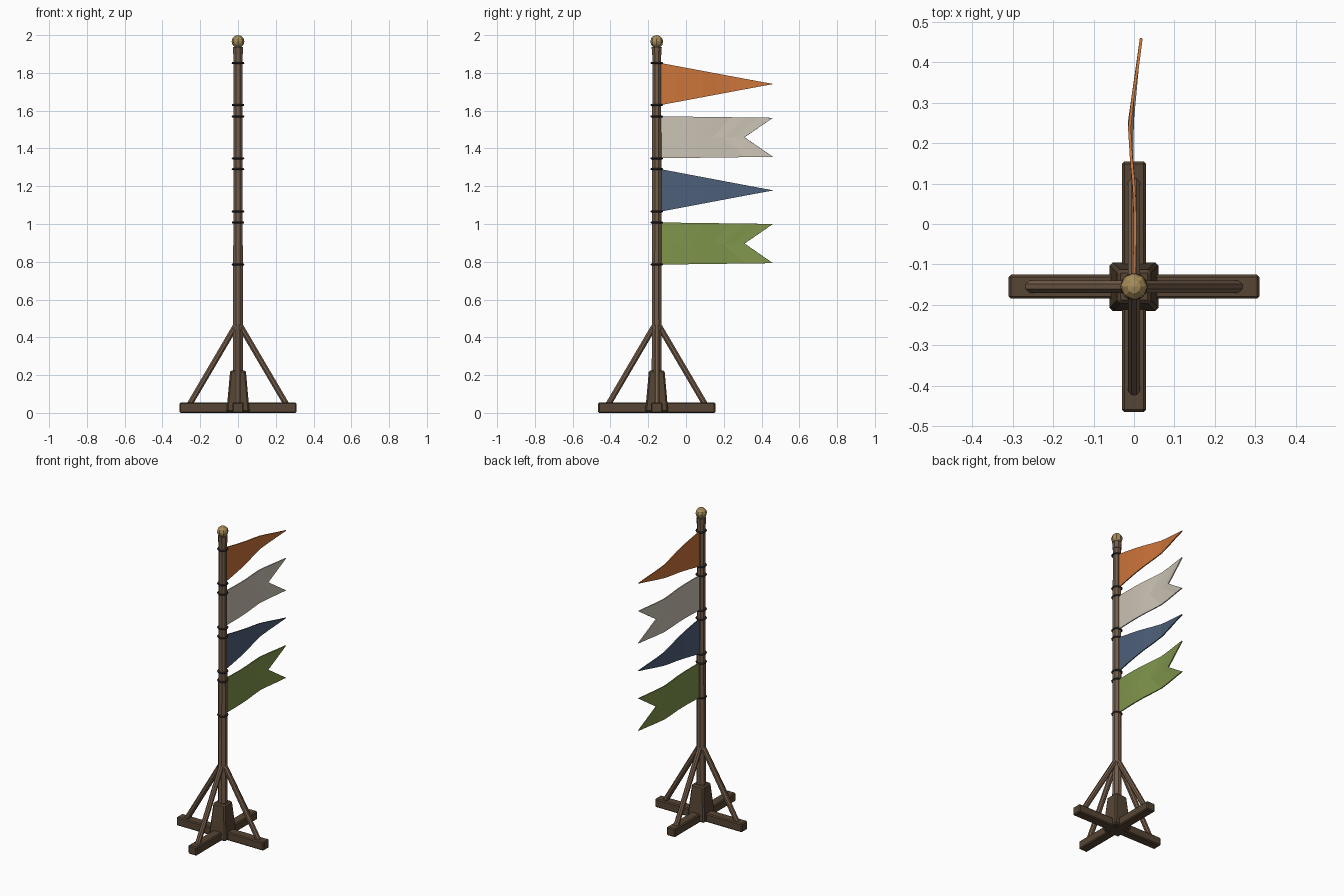
import bpy, bmesh, math
from mathutils import Vector, Matrix

if "Cube" in bpy.data.objects:
    bpy.data.objects.remove(bpy.data.objects["Cube"])

PY = -0.155  # pole position along y


def material(name, rgb):
    lin = [(c / 255 / 12.92) if c < 11 else ((c / 255 + 0.055) / 1.055) ** 2.4 for c in rgb]
    m = bpy.data.materials.new(name)
    m.diffuse_color = (*lin, 1)
    m.use_nodes = True
    m.node_tree.nodes["Principled BSDF"].inputs["Base Color"].default_value = m.diffuse_color
    return m


WOOD = material("pole wood", (116, 93, 74))
DARK = material("base wood", (86, 69, 51))
IRON = material("dark cord", (48, 44, 43))
BRASS = material("brass", (166, 140, 88))
ORANGE = material("orange cloth", (205, 117, 58))
CREAM = material("cream cloth", (204, 195, 181))
BLUE = material("blue cloth", (78, 96, 122))
GREEN = material("green cloth", (128, 149, 76))


def finish(bm, name, mat, bevel=0):
    bmesh.ops.recalc_face_normals(bm, faces=bm.faces)
    me = bpy.data.meshes.new(name)
    bm.to_mesh(me)
    bm.free()
    me.materials.append(mat)
    ob = bpy.data.objects.new(name, me)
    bpy.context.collection.objects.link(ob)
    if bevel:
        b = ob.modifiers.new("bevel", 'BEVEL')
        b.width, b.segments = bevel, 1
    return ob


def rod(name, a, b, r1, r2, mat, sides=8):
    """Tapered rod between two points."""
    a, b = Vector(a), Vector(b)
    d = b - a
    m = (Matrix.Translation((a + b) / 2) @ d.to_track_quat('Z', 'Y').to_matrix().to_4x4()
         @ Matrix.Rotation(math.pi / sides, 4, 'Z'))
    bm = bmesh.new()
    bmesh.ops.create_cone(bm, cap_ends=True, segments=sides, radius1=r1, radius2=r2,
                          depth=d.length, matrix=m)
    return finish(bm, name, mat)


def block(name, size, z0, z1, mat, top=1.0, bevel=0.006):
    """Bevelled box around the pole axis, narrowed at the top."""
    bm = bmesh.new()
    bmesh.ops.create_cube(bm, size=1)
    for v in bm.verts:
        s = top if v.co.z > 0 else 1
        v.co = (v.co.x * size[0] * s, PY + v.co.y * size[1] * s, z1 if v.co.z > 0 else z0)
    return finish(bm, name, mat, bevel)


# Crossed base beams and tapered socket block
block("base_beam_x", (0.62, 0.06), 0.0, 0.055, DARK)
block("base_beam_y", (0.06, 0.62), 0.0, 0.055, DARK)
block("socket_block", (0.122, 0.122), 0.004, 0.225, DARK, top=0.68, bevel=0.008)

# Diagonal braces
for i in range(4):
    c, s = round(math.cos(i * math.pi / 2)), round(math.sin(i * math.pi / 2))
    rod(f"brace_{i + 1}", (0.258 * c, PY + 0.258 * s, 0.042),
        (0.014 * c, PY + 0.014 * s, 0.458), 0.0165, 0.0165, WOOD)

# Pole, collar and finial
rod("pole", (0, PY, 0.05), (0, PY, 1.93), 0.029, 0.025, WOOD)
rod("pole_collar", (0, PY, 1.895), (0, PY, 1.938), 0.027, 0.029, WOOD)
bm = bmesh.new()
bmesh.ops.create_uvsphere(bm, u_segments=8, v_segments=6, radius=0.034,
                          matrix=Matrix.Translation((0, PY, 1.966)))
finish(bm, "finial", BRASS)


# Cord rings
def ring(name, z):
    bpy.ops.mesh.primitive_torus_add(major_segments=12, minor_segments=5, major_radius=0.0285,
                                     minor_radius=0.0055, location=(0, PY, z))
    ob = bpy.context.object
    ob.name = name
    ob.data.materials.append(IRON)


# Waving cloth
WAVE = [(-0.14, 0.0), (-0.02, 0.003), (0.07, 0.002), (0.15, -0.006), (0.25, -0.012),
        (0.36, 0.004), (0.42, 0.014), (0.47, 0.019)]


def sway(y):
    for (y0, x0), (y1, x1) in zip(WAVE, WAVE[1:]):
        if y <= y1:
            return x0 + (x1 - x0) * (y - y0) / (y1 - y0)
    return WAVE[-1][1]


def flag(name, z0, z1, mat, forked):
    zm, half, start, end, n = (z0 + z1) / 2, (z1 - z0) / 2, -0.133, 0.46, 8
    bm = bmesh.new()
    cols = []
    for i in range(n + 1):
        u = i / n
        h = half * (1 - 0.07 * u) if forked else half * max(1 - u, 0.006)
        col = []
        for k in (-1, 0, 1):
            reach = (0.31 if forked and k == 0 else end) - start
            y = start + reach * u
            col.append(bm.verts.new((sway(y), y, zm + k * h)))
        cols.append(col)
    for a, b in zip(cols, cols[1:]):
        for k in range(2):
            bm.faces.new((a[k], b[k], b[k + 1], a[k + 1]))
    ob = finish(bm, name, mat)
    sol = ob.modifiers.new("thickness", 'SOLIDIFY')
    sol.thickness, sol.offset = 0.007, 0
    ring(name + "_lower_ring", z0)
    ring(name + "_upper_ring", z1)


flag("orange_pennant", 1.63, 1.852, ORANGE, False)
flag("cream_swallowtail", 1.348, 1.57, CREAM, True)
flag("blue_pennant", 1.066, 1.29, BLUE, False)
flag("green_swallowtail", 0.785, 1.008, GREEN, True)
